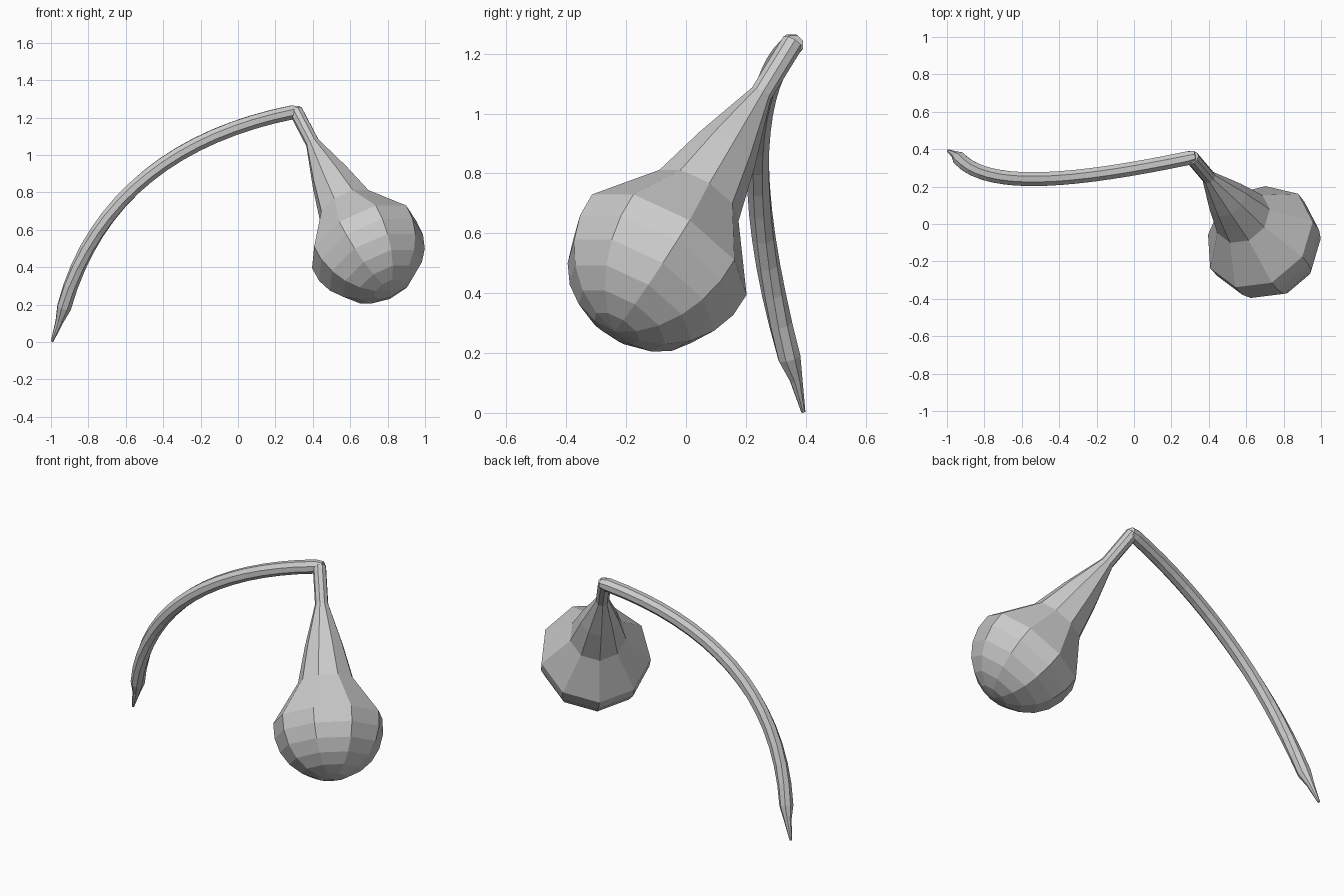
import bpy, bmesh, math
from mathutils import Vector

cube = bpy.data.objects.get("Cube")
if cube:
    bpy.data.objects.remove(cube)

grey = bpy.data.materials.new("plain_grey")
grey.use_nodes = True
grey.diffuse_color = (0.6, 0.6, 0.6, 1)
grey.node_tree.nodes["Principled BSDF"].inputs["Base Color"].default_value = grey.diffuse_color


def loft(name, centers, radii, sides, phase):
    """Skin rings of the given radii, each square to the path; radius 0 is a pole."""
    bm = bmesh.new()
    rings = []
    last = len(centers) - 1
    for i, (c, r) in enumerate(zip(centers, radii)):
        if r == 0:
            rings.append([bm.verts.new(c)])
            continue
        along = (centers[min(i + 1, last)] - centers[max(i - 1, 0)]).normalized()
        up = Vector((0, 0, 1))
        up = (up - along * up.dot(along)).normalized()
        side = along.cross(up)
        angles = [phase + math.tau * k / sides for k in range(sides)]
        rings.append([bm.verts.new(c + r * (up * math.cos(a) + side * math.sin(a))) for a in angles])
    for a, b in zip(rings, rings[1:]):
        for k in range(sides):
            n = (k + 1) % sides
            if len(b) == 1:
                bm.faces.new((a[k], a[n], b[0]))
            else:
                bm.faces.new((a[k], a[n], b[n], b[k]))
    for ring in (rings[0], rings[-1]):
        if len(ring) > 1:
            bm.faces.new(ring)
    bmesh.ops.recalc_face_normals(bm, faces=bm.faces)
    mesh = bpy.data.meshes.new(name)
    bm.to_mesh(mesh)
    bm.free()
    mesh.materials.append(grey)
    obj = bpy.data.objects.new(name, mesh)
    bpy.context.collection.objects.link(obj)
    return obj


# Hanging bulb: slim neck flaring to a shoulder, closed by a round dome
peak = Vector((0.31, 0.355, 1.235))
shoulder = Vector((0.67, -0.07, 0.545))
axis = (shoulder - peak).normalized()
reach = (shoulder - peak).length
profile = [(0, 0.038), (0.22, 0.038), (0.46, 0.11), (0.665, 0.16)]
dome_r, dome_offset, bands = 0.315, 0.035, 6
start = math.acos(-dome_offset / dome_r)
for i in range(bands + 1):
    a = start * (1 - i / bands)
    r = 0 if i == bands else dome_r * math.sin(a)
    profile.append((reach + dome_offset + dome_r * math.cos(a), r))
loft("hanging_bulb", [peak + axis * s for s, r in profile], [r for s, r in profile],
     9, math.radians(20))

# Arched stalk: bezier sweep ending in a narrow pointed root
ctrl = [Vector(p) for p in ((0.29, 0.352, 1.228), (-0.3, 0.23, 1.11),
                            (-0.767, 0.18, 0.79), (-0.93, 0.345, 0.185))]
path, widths = [Vector((0.33, 0.362, 1.232))], [0.032]
steps = 16
for i in range(steps + 1):
    t = i / steps
    weights = ((1 - t) ** 3, 3 * t * (1 - t) ** 2, 3 * t * t * (1 - t), t ** 3)
    path.append(sum((p * w for p, w in zip(ctrl, weights)), Vector()))
    widths.append(0.04)
path += [Vector((-0.955, 0.368, 0.11)), Vector((-0.994, 0.392, 0.003))]
widths += [0.022, 0.007]
loft("arched_stalk", path, widths, 8, math.radians(22.5))
